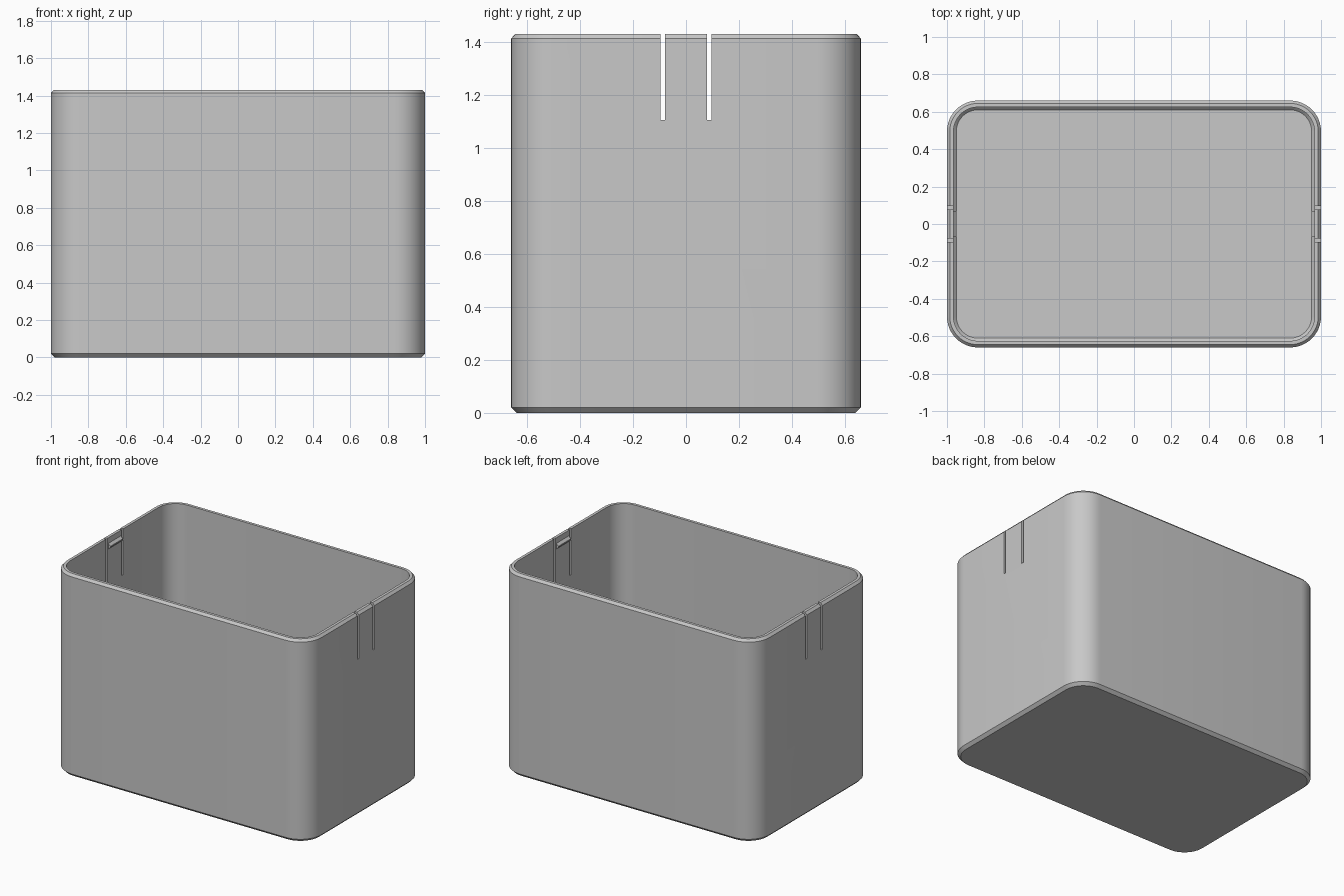
import bpy, bmesh, math

if "Cube" in bpy.data.objects:
    bpy.data.objects.remove(bpy.data.objects["Cube"])

HX, HY, H = 1.0, 0.66, 1.43      # half width, half depth, height
R, WALL, FLOOR = 0.165, 0.035, 0.035
SEG = 12

grey = bpy.data.materials.new("light grey")
grey.diffuse_color = (0.58, 0.58, 0.58, 1)
grey.use_nodes = True
grey.node_tree.nodes["Principled BSDF"].inputs["Base Color"].default_value = grey.diffuse_color


def make_object(name, bm):
    bmesh.ops.recalc_face_normals(bm, faces=bm.faces)
    mesh = bpy.data.meshes.new(name)
    bm.to_mesh(mesh)
    bm.free()
    mesh.materials.append(grey)
    obj = bpy.data.objects.new(name, mesh)
    bpy.context.collection.objects.link(obj)
    return obj


def rounded_ring(bm, inset, z):
    """Rounded rectangle loop, pulled in by inset."""
    ring, r = [], R - inset
    for i, (sx, sy) in enumerate([(1, 1), (-1, 1), (-1, -1), (1, -1)]):
        for k in range(SEG + 1):
            a = math.pi / 2 * (i + k / SEG)
            ring.append(bm.verts.new((sx * (HX - R) + r * math.cos(a),
                                      sy * (HY - R) + r * math.sin(a), z)))
    return ring


# Box shell: chamfered base, wall, chamfered rim, inner wall, chamfered floor
bm = bmesh.new()
profile = [(0.02, 0), (0, 0.02), (0, H - 0.017), (0.015, H),
           (WALL, H), (WALL, FLOOR + 0.015), (WALL + 0.015, FLOOR)]
rings = [rounded_ring(bm, i, z) for i, z in profile]
for a, b in zip(rings, rings[1:]):
    n = len(a)
    for k in range(n):
        bm.faces.new((a[k], a[(k + 1) % n], b[(k + 1) % n], b[k]))
bm.faces.new(rings[0][::-1])
bm.faces.new(rings[-1])
box = make_object("box_shell", bm)

# Slots on both sides of each flexible tab
bm = bmesh.new()
for sx in (-1, 1):
    for sy in (-1, 1):
        cube = bmesh.ops.create_cube(bm, size=1)["verts"]
        bmesh.ops.scale(bm, vec=(0.2, 0.017, 0.5), verts=cube)
        bmesh.ops.translate(bm, vec=(sx * HX, sy * 0.087, 1.105 + 0.25), verts=cube)
cutter = make_object("slot_cutter", bm)
cutter.hide_render = True
cutter.hide_set(True)

cut = box.modifiers.new("slots", 'BOOLEAN')
cut.object = cutter
cut.solver = 'EXACT'
bpy.context.view_layer.objects.active = box
box.select_set(True)
bpy.ops.object.modifier_apply(modifier="slots")
bpy.ops.object.shade_smooth_by_angle(angle=math.radians(30))
bpy.data.objects.remove(cutter)

# Snap ridges on the inner face of each tab
for side, s in (("left", -1), ("right", 1)):
    bm = bmesh.new()
    section = [(HX - WALL + 0.005, 1.345), (HX - WALL - 0.016, 1.366),
               (HX - WALL - 0.016, 1.374), (HX - WALL + 0.005, 1.395)]
    ends = [[bm.verts.new((s * x, y, z)) for x, z in section] for y in (-0.07, 0.07)]
    for k in range(4):
        j = (k + 1) % 4
        bm.faces.new((ends[0][k], ends[0][j], ends[1][j], ends[1][k]))
    bm.faces.new(ends[0])
    bm.faces.new(ends[1])
    make_object(side + "_snap_ridge", bm)
